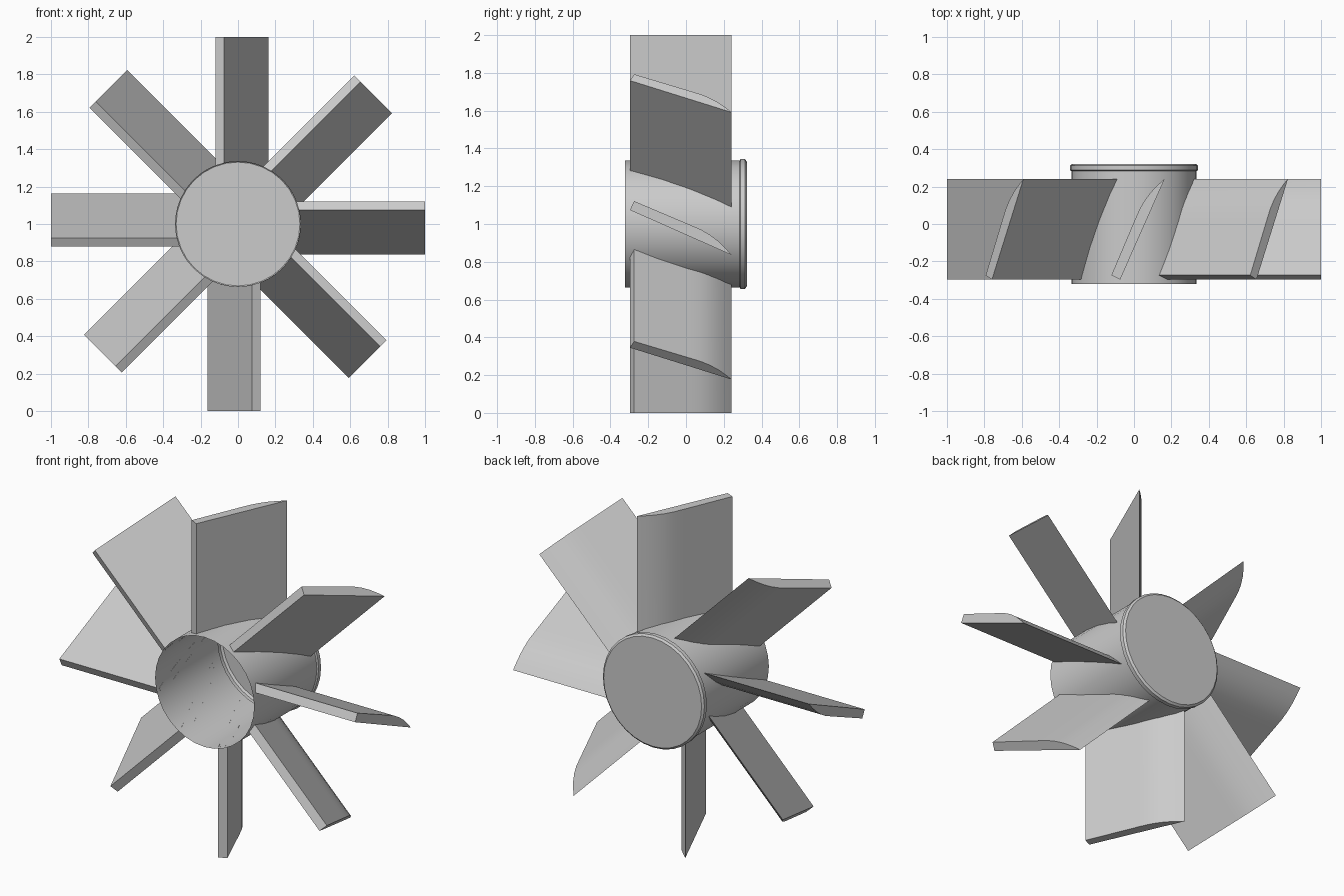
import bpy, bmesh, math
from mathutils import Matrix, Vector

if "Cube" in bpy.data.objects:
    bpy.data.objects.remove(bpy.data.objects["Cube"])

CENTRE = Vector((0, 0, 1))
HUB_R = 0.335


def finish(name, bm, angle):
    bmesh.ops.recalc_face_normals(bm, faces=bm.faces)
    me = bpy.data.meshes.new(name)
    bm.to_mesh(me)
    bm.free()
    ob = bpy.data.objects.new(name, me)
    bpy.context.collection.objects.link(ob)
    bpy.ops.object.select_all(action='DESELECT')
    ob.select_set(True)
    bpy.context.view_layer.objects.active = ob
    bpy.ops.object.shade_smooth_by_angle(angle=math.radians(angle))
    return ob


# Hub: thin shell, open at the front, closed at the back behind a raised rim
def make_hub(segs=32):
    profile = [(HUB_R, -0.322), (HUB_R, 0.283), (0.343, 0.288),
               (0.343, 0.312), (0.331, 0.322)]
    bm = bmesh.new()
    rings = []
    for r, y in profile:
        rings.append([bm.verts.new(CENTRE + Vector((
            r * math.cos(2 * math.pi * i / segs), y,
            r * math.sin(2 * math.pi * i / segs)))) for i in range(segs)])
    for a, b in zip(rings, rings[1:]):
        for i in range(segs):
            j = (i + 1) % segs
            bm.faces.new((a[i], a[j], b[j], b[i]))
    bm.faces.new(rings[-1])
    finish("hub", bm, 30)


# Blade: section (y, height) swept outwards, root trimmed to the round hub
def blade_section():
    lower, upper = (-0.297, 0.074), (0.241, -0.164)
    top = [(-0.274, 0.121), (0.03, -0.008), (0.08, -0.03), (0.125, -0.056),
           (0.17, -0.09), (0.21, -0.129)]
    pts = [lower]
    for k in range(4):
        t = k / 4
        pts.append(tuple(top[0][i] * (1 - t) + top[1][i] * t for i in (0, 1)))
    pts += top[1:] + [upper]
    for k in range(1, 6):
        t = k / 6
        pts.append(tuple(upper[i] * (1 - t) + lower[i] * t for i in (0, 1)))
    return pts


def make_blade(index, count=8):
    turn = Matrix.Rotation(-2 * math.pi * index / count, 3, 'Y')
    bm = bmesh.new()
    root, tip = [], []
    for y, h in blade_section():
        x = math.sqrt((HUB_R - 0.001) ** 2 - h * h)
        root.append(bm.verts.new(CENTRE + turn @ Vector((x, y, h))))
        tip.append(bm.verts.new(CENTRE + turn @ Vector((1.0, y, h))))
    n = len(root)
    for i in range(n):
        j = (i + 1) % n
        bm.faces.new((root[i], root[j], tip[j], tip[i]))
    bm.faces.new(tip)
    finish(f"blade_{index + 1}", bm, 30)


make_hub()
for i in range(8):
    make_blade(i)
